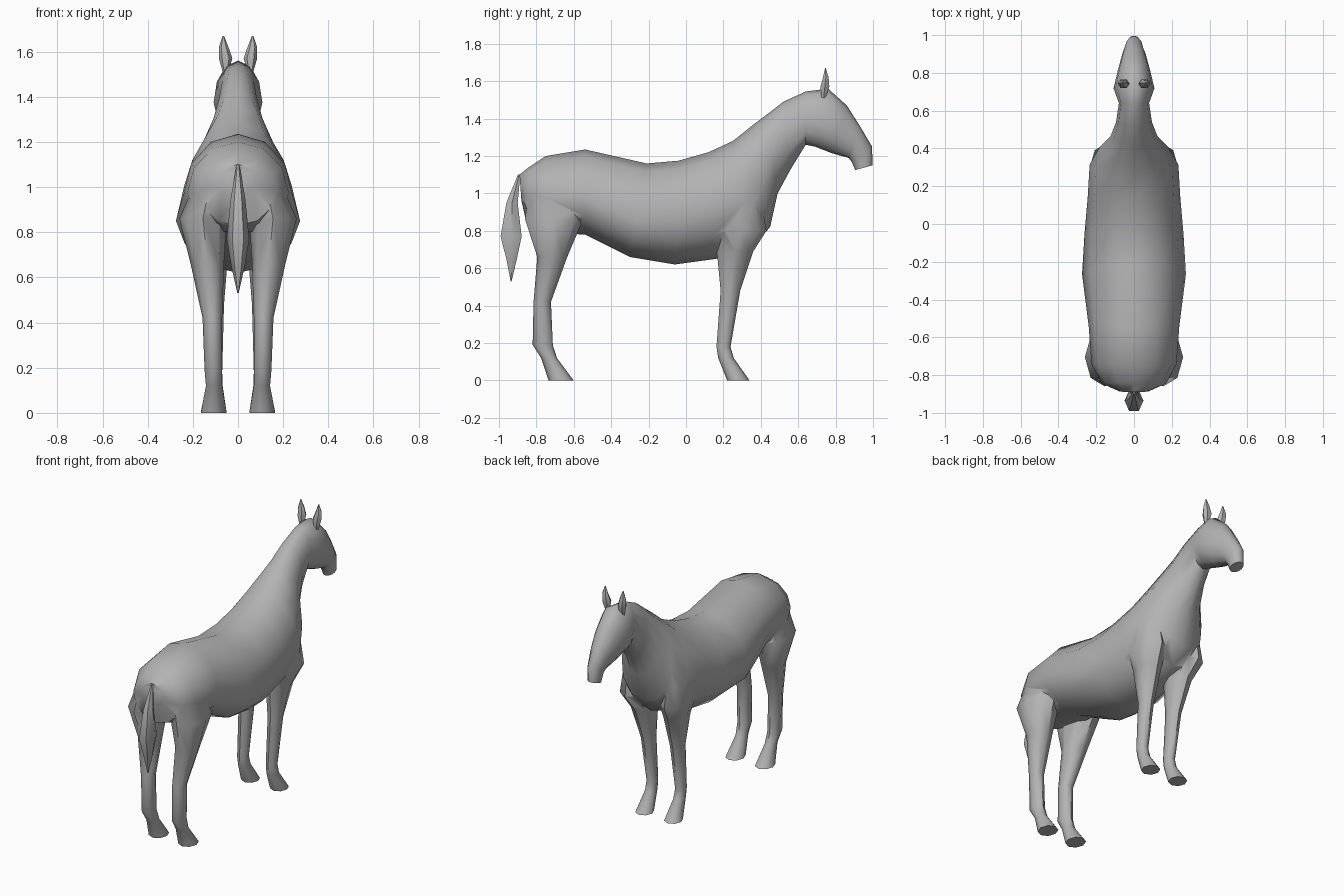
import bpy, bmesh, math

SIDES = 12
grey = bpy.data.materials.new("plain grey coat")
grey.diffuse_color = (0.45, 0.45, 0.45, 1)


def loft(name, rings):
    """Closed tube through rings of 3D points."""
    bm = bmesh.new()
    loops = [[bm.verts.new(p) for p in r] for r in rings]
    n = len(rings[0])
    for a, b in zip(loops, loops[1:]):
        for i in range(n):
            j = (i + 1) % n
            bm.faces.new((a[i], a[j], b[j], b[i]))
    bm.faces.new(loops[0][::-1])
    bm.faces.new(loops[-1])
    bmesh.ops.recalc_face_normals(bm, faces=bm.faces)
    me = bpy.data.meshes.new(name)
    bm.to_mesh(me)
    bm.free()
    me.materials.append(grey)
    ob = bpy.data.objects.new(name, me)
    bpy.context.collection.objects.link(ob)
    return ob


def body_ring(ty, tz, by, bz, w, f):
    """Egg section between a top and a bottom point; f = height of the widest line."""
    cy, cz = by + f * (ty - by), bz + f * (tz - bz)
    pts = []
    for i in range(SIDES):
        a = 2 * math.pi * i / SIDES
        c = math.cos(a)
        ey, ez = (ty - cy, tz - cz) if c > 0 else (cy - by, cz - bz)
        pts.append((w * math.sin(a), cy + c * ey, cz + c * ez))
    return pts


def flat_ring(z, y0, y1, x0, x1, side=1, n=8):
    """Horizontal oval filling the given bounds."""
    pts = []
    for i in range(n):
        a = 2 * math.pi * i / n
        pts.append((side * ((x0 + x1) / 2 + math.cos(a) * (x1 - x0) / 2),
                    (y0 + y1) / 2 + math.sin(a) * (y1 - y0) / 2, z))
    return pts


# Trunk, neck and head: top y, top z, bottom y, bottom z, half width, widest line
BODY = [
    (-0.89, 1.10, -0.88, 0.96, 0.08, .5),
    (-0.84, 1.14, -0.85, 0.83, 0.17, .5),
    (-0.75, 1.20, -0.74, 0.79, 0.225, .45),
    (-0.54, 1.235, -0.54, 0.78, 0.24, .42),
    (-0.21, 1.16, -0.30, 0.66, 0.275, .38),
    (-0.04, 1.175, -0.06, 0.62, 0.262, .42),
    (0.12, 1.22, 0.16, 0.65, 0.245, .45),
    (0.25, 1.28, 0.36, 0.72, 0.235, .42),
    (0.35, 1.36, 0.45, 0.82, 0.18, .4),
    (0.43, 1.42, 0.49, 1.00, 0.125, .45),
    (0.52, 1.49, 0.56, 1.13, 0.095, .5),
    (0.64, 1.545, 0.64, 1.26, 0.08, .5),
    (0.76, 1.56, 0.69, 1.25, 0.108, .4),
    (0.86, 1.47, 0.78, 1.215, 0.085, .45),
    (0.93, 1.36, 0.87, 1.19, 0.062, .5),
    (0.995, 1.25, 0.885, 1.17, 0.045, .5),
    (0.997, 1.15, 0.905, 1.125, 0.038, .5),
]
horse = loft("body", [body_ring(*r) for r in BODY])

# Legs: z, back y, front y, inner x, outer x
HIND = [
    (1.04, -0.84, -0.60, 0.06, 0.18),
    (0.86, -0.86, -0.55, 0.05, 0.26),
    (0.66, -0.795, -0.635, 0.062, 0.21),
    (0.42, -0.815, -0.722, 0.07, 0.157),
    (0.19, -0.82, -0.712, 0.07, 0.148),
    (0.12, -0.775, -0.69, 0.07, 0.142),
    (0.0, -0.735, -0.60, 0.05, 0.165),
]
FORE = [
    (0.98, 0.20, 0.40, 0.08, 0.21),
    (0.80, 0.16, 0.43, 0.05, 0.235),
    (0.69, 0.165, 0.36, 0.045, 0.19),
    (0.48, 0.185, 0.29, 0.062, 0.15),
    (0.18, 0.163, 0.238, 0.07, 0.138),
    (0.12, 0.172, 0.255, 0.068, 0.138),
    (0.0, 0.22, 0.34, 0.05, 0.16),
]
legs = [loft(f"{nm}_leg_{s}", [flat_ring(*r, side=s) for r in rows])
        for nm, rows in (("hind", HIND), ("fore", FORE)) for s in (1, -1)]

# Fuse the legs into the body
bpy.context.view_layer.objects.active = horse
for leg in legs:
    m = horse.modifiers.new("fuse", 'BOOLEAN')
    m.operation = 'UNION'
    m.solver = 'EXACT'
    m.object = leg
    bpy.ops.object.modifier_apply(modifier=m.name)
    bpy.data.objects.remove(leg)

# Tail hanging behind the rump
tail = loft("tail", [flat_ring(*r, n=6) for r in [
    (1.10, -0.90, -0.885, -0.006, 0.006),
    (0.95, -0.965, -0.895, -0.032, 0.032),
    (0.77, -1.0, -0.87, -0.05, 0.05),
    (0.65, -0.965, -0.90, -0.03, 0.03),
    (0.53, -0.938, -0.932, -0.003, 0.003)]])

# Pointed ears
ears = [loft(f"ear_{s}", [flat_ring(*r, side=s, n=6) for r in [
    (1.50, 0.725, 0.745, 0.045, 0.065),
    (1.57, 0.715, 0.77, 0.025, 0.085),
    (1.62, 0.73, 0.765, 0.042, 0.085),
    (1.67, 0.743, 0.748, 0.062, 0.068)]]) for s in (1, -1)]

# Smooth shading with creases kept
for ob in [horse, tail] + ears:
    bpy.ops.object.select_all(action='DESELECT')
    ob.select_set(True)
    bpy.context.view_layer.objects.active = ob
    bpy.ops.object.shade_smooth_by_angle(angle=math.radians(50))
